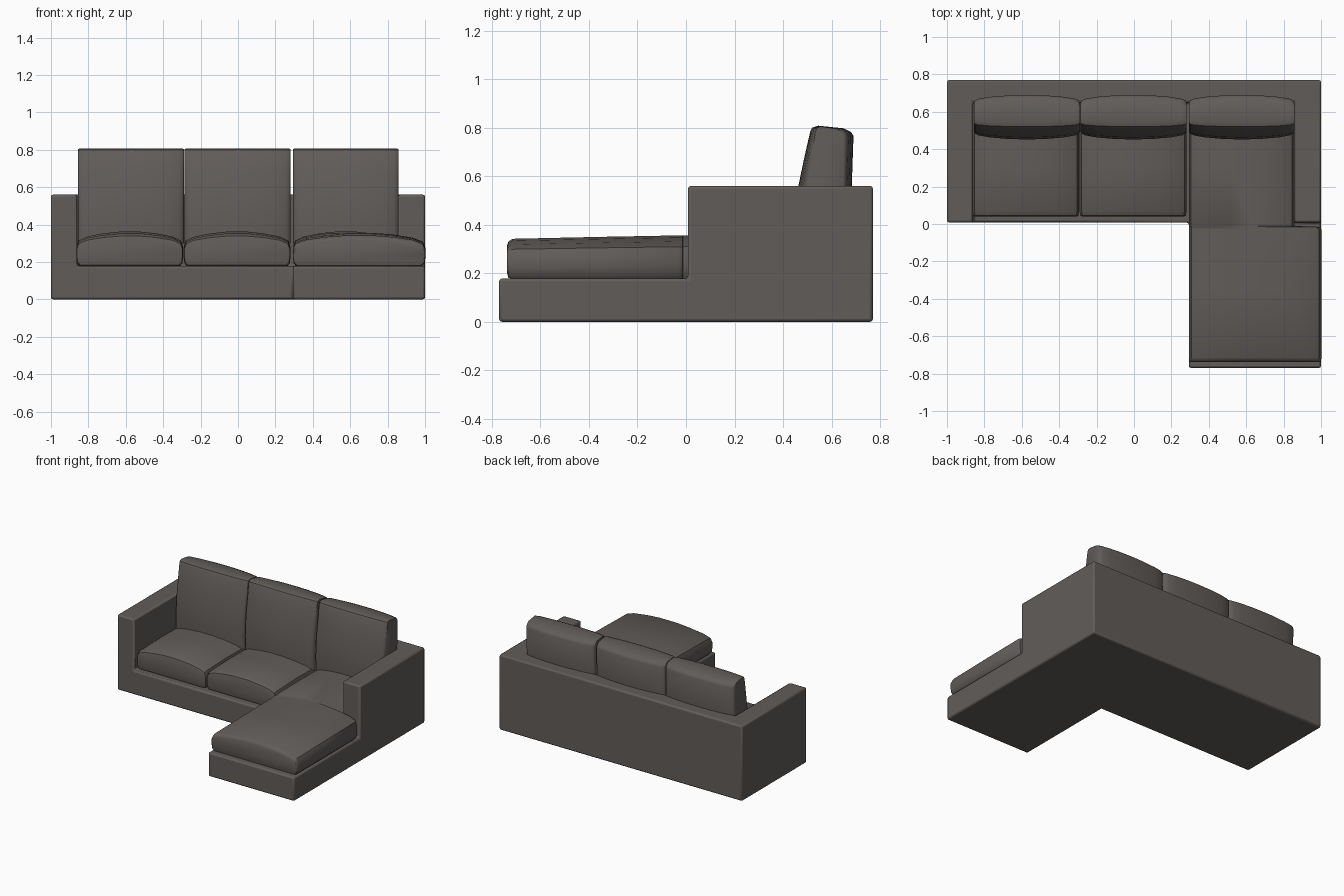
import bpy, bmesh

if "Cube" in bpy.data.objects:
    bpy.data.objects.remove(bpy.data.objects["Cube"])

fabric = bpy.data.materials.new("dark_fabric")
fabric.diffuse_color = (0.12, 0.108, 0.1, 1)
fabric.use_nodes = True
fabric.node_tree.nodes["Principled BSDF"].inputs["Base Color"].default_value = fabric.diffuse_color


def finish(name, bm, bevel, segments=2):
    bmesh.ops.recalc_face_normals(bm, faces=bm.faces)
    me = bpy.data.meshes.new(name)
    bm.to_mesh(me)
    bm.free()
    ob = bpy.data.objects.new(name, me)
    bpy.context.collection.objects.link(ob)
    me.materials.append(fabric)
    if bevel:
        mod = ob.modifiers.new("soft_edges", 'BEVEL')
        mod.width, mod.segments, mod.limit_method = bevel, segments, 'ANGLE'
        mod.angle_limit = 0.8
    bpy.ops.object.select_all(action='DESELECT')
    bpy.context.view_layer.objects.active = ob
    ob.select_set(True)
    bpy.ops.object.shade_smooth_by_angle(angle=0.7)
    return ob


def loft(name, rings, bevel=0):
    """Skin a closed body through rings of equal point count."""
    bm = bmesh.new()
    vs = [[bm.verts.new(p) for p in r] for r in rings]
    n = len(vs[0])
    for a, b in zip(vs, vs[1:]):
        for i in range(n):
            bm.faces.new((a[i], a[(i + 1) % n], b[(i + 1) % n], b[i]))
    bm.faces.new(vs[0])
    bm.faces.new(vs[-1])
    return finish(name, bm, bevel)


# Frame: L-shaped base, with arms and back raised from it
xs = [-1, -0.86, 0.293, 0.855, 1]
ys = [-0.77, 0.008, 0.65, 0.77]
bm = bmesh.new()
grid = [[bm.verts.new((x, y, 0)) for y in ys] for x in xs]
tall = set()
cells = {}
for i in range(4):
    for j in range(3):
        if j == 0 and i < 2:
            continue
        cells[i, j] = bm.faces.new((grid[i][j], grid[i + 1][j],
                                    grid[i + 1][j + 1], grid[i][j + 1]))
for v in [v for v in bm.verts if not v.link_faces]:
    bm.verts.remove(v)


def raise_faces(faces, h):
    geom = bmesh.ops.extrude_face_region(bm, geom=faces, use_keep_orig=(h < 0.3))['geom']
    bmesh.ops.translate(bm, vec=(0, 0, h),
                        verts=[g for g in geom if isinstance(g, bmesh.types.BMVert)])
    return [g for g in geom if isinstance(g, bmesh.types.BMFace)]


top = raise_faces(list(cells.values()), 0.178)
raised = []
for f in top:
    c = f.calc_center_median()
    if c.y > 0.65 or (c.y > 0.01 and (c.x < -0.86 or c.x > 0.855)):
        raised.append(f)
raise_faces(raised, 0.382)
bmesh.ops.delete(bm, geom=[f for f in raised if f.is_valid], context='FACES')
bmesh.ops.recalc_face_normals(bm, faces=bm.faces)
bmesh.ops.dissolve_limit(bm, angle_limit=0.02, verts=bm.verts, edges=bm.edges)
finish("sofa_frame", bm, 0.012)

# Seat cushion cross-section: (across -1..1, height 0..1)
SEAT = [(-0.94, 0), (0.94, 0), (0.985, 0.1), (1, 0.3), (1, 0.55), (0.96, 0.74),
        (0.8, 0.86), (0.5, 0.95), (0.2, 1)]
SEAT += [(-u, z) for u, z in SEAT[:1:-1]]


def seat(name, stations):
    """stations: (y, x0, x1, bottom, top)"""
    loft(name, [[((a + b) / 2 + u * (b - a) / 2, y, z0 + h * (z1 - z0))
                 for u, h in SEAT] for y, a, b, z0, z1 in stations])


for name, a, b in (("seat_left", -0.865, -0.293), ("seat_middle", -0.291, 0.281)):
    seat(name, [(0.04, a + 0.012, b - 0.012, 0.21, 0.32),
                (0.045, a + 0.004, b - 0.004, 0.185, 0.338),
                (0.07, a, b, 0.176, 0.352),
                (0.3, a, b, 0.176, 0.362), (0.66, a, b, 0.176, 0.355)])

# Chaise cushion: full width in front, narrowing past the right arm
seat("seat_chaise", [(-0.738, 0.3, 0.995, 0.205, 0.312),
                     (-0.732, 0.295, 1.0, 0.182, 0.33),
                     (-0.715, 0.293, 1.002, 0.176, 0.342),
                     (-0.35, 0.293, 1.003, 0.176, 0.35),
                     (-0.03, 0.293, 1.002, 0.176, 0.356),
                     (-0.015, 0.293, 0.99, 0.176, 0.356),
                     (-0.01, 0.293, 0.857, 0.176, 0.356),
                     (0.3, 0.293, 0.857, 0.176, 0.362),
                     (0.66, 0.293, 0.857, 0.176, 0.357)])

# Back cushions: leaning side profile (y, z), thinner toward both ends
BACK = [(0.455, 0.3), (0.452, 0.42), (0.463, 0.56), (0.488, 0.68), (0.512, 0.785),
        (0.52, 0.8), (0.545, 0.808), (0.65, 0.797), (0.68, 0.782), (0.69, 0.765),
        (0.683, 0.56), (0.675, 0.3)]
STEPS = [(-1, 0.67), (-0.98, 0.74), (-0.92, 0.82), (-0.7, 0.91), (-0.35, 0.98), (0, 1)]
STEPS += [(-u, s) for u, s in STEPS[-2::-1]]
for name, a, b in (("back_cushion_left", -0.855, -0.29),
                   ("back_cushion_middle", -0.285, 0.28),
                   ("back_cushion_right", 0.295, 0.857)):
    loft(name, [[((a + b) / 2 + u * (b - a) / 2,
                  0.575 + (y - 0.575) * s, z - (0.01 * (1 - s) if z > 0.5 else 0))
                 for y, z in BACK] for u, s in STEPS])
